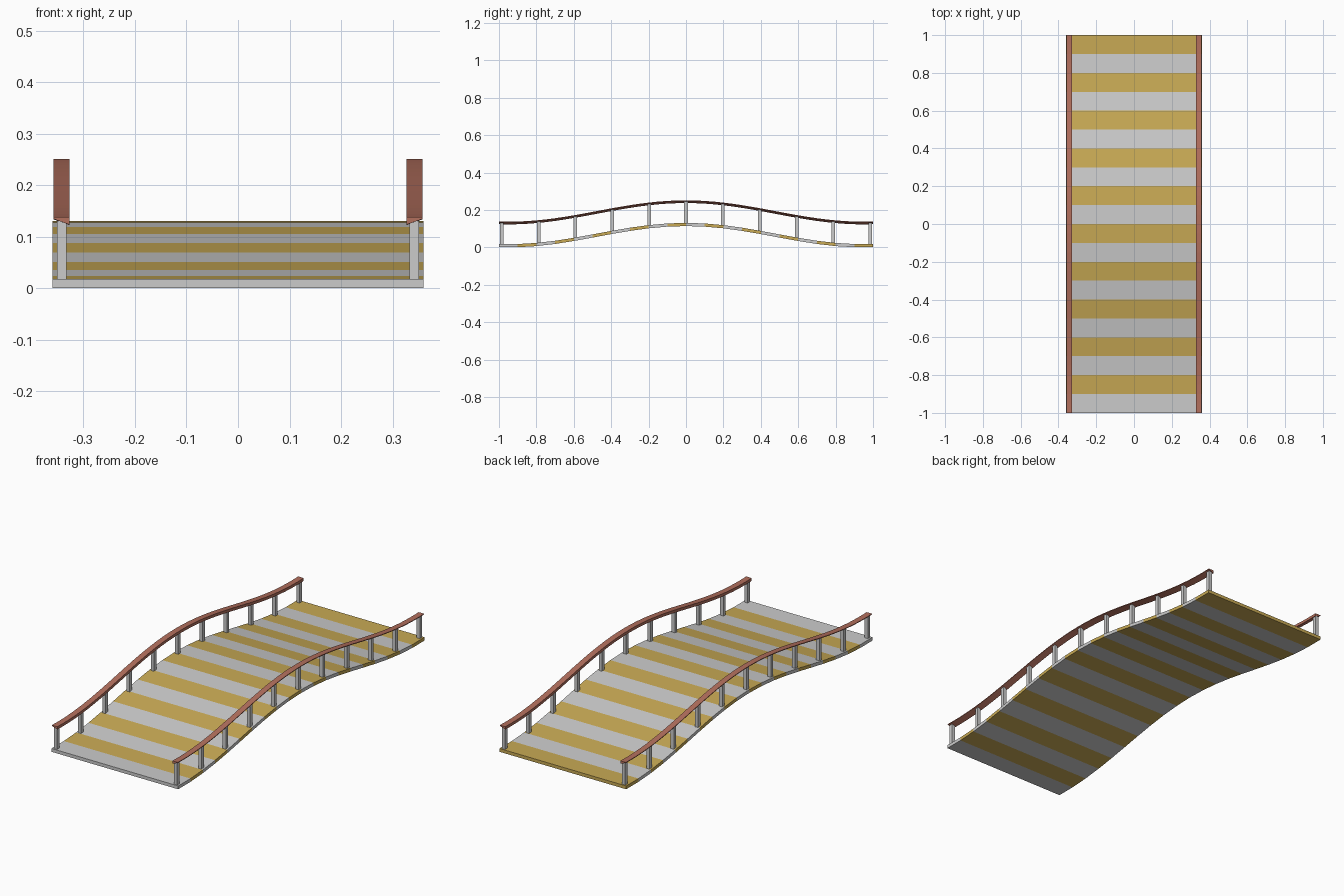
import bpy, bmesh, math

if "Cube" in bpy.data.objects:
    bpy.data.objects.remove(bpy.data.objects["Cube"])


def height(y):
    # top surface of the arched deck
    return 0.074 + 0.057 * math.cos(math.pi * y / 0.95)


def material(name, colour):
    m = bpy.data.materials.new(name)
    m.diffuse_color = (*colour, 1)
    m.use_nodes = True
    m.node_tree.nodes["Principled BSDF"].inputs["Base Color"].default_value = m.diffuse_color
    return m


def finish(bm, name, mats=()):
    bmesh.ops.recalc_face_normals(bm, faces=bm.faces)
    me = bpy.data.meshes.new(name)
    bm.to_mesh(me)
    bm.free()
    for m in mats:
        me.materials.append(m)
    ob = bpy.data.objects.new(name, me)
    bpy.context.collection.objects.link(ob)
    return ob


def sweep(name, section, steps, mats, banded=False):
    # run an (x, z offset) section along the arch, capped at both ends
    bm = bmesh.new()
    rings = []
    for i in range(steps + 1):
        y = -1 + 2 * i / steps
        rings.append([bm.verts.new((x, y, height(y) + z)) for x, z in section])
    n = len(section)
    for i in range(steps):
        for k in range(n):
            f = bm.faces.new((rings[i][k], rings[i][(k + 1) % n],
                              rings[i + 1][(k + 1) % n], rings[i + 1][k]))
            f.material_index = i % 2 if banded else 0
    bm.faces.new(rings[0])
    cap = bm.faces.new(rings[-1])
    cap.material_index = (steps - 1) % 2 if banded else 0
    return finish(bm, name, mats)


grey = material("plank_grey", (0.8, 0.8, 0.8))
gold = material("plank_gold", (0.58, 0.40, 0.09))
brown = material("rail_brown", (0.45, 0.16, 0.11))

# deck of alternating planks
sweep("deck", [(-0.36, -0.017), (0.36, -0.017), (0.36, 0), (-0.36, 0)],
      20, [grey, gold], banded=True)

for side, label in ((-1, "left"), (1, "right")):
    # wedge-shaped handrail, deeper on the inner edge
    sec = [(0.327, 0.1205), (0.358, 0.1205), (0.358, 0.117), (0.327, 0.106)]
    sweep(label + "_handrail", [(side * x, z) for x, z in sec], 40, [brown])

    # square posts standing on the deck
    bm = bmesh.new()
    for i in range(11):
        y = -0.985 + 0.197 * i
        box = bmesh.ops.create_cube(bm, size=1)["verts"]
        for v in box:
            py = y + v.co.y * 0.019
            pz = height(py) + (0.113 if v.co.z > 0 else -0.006)
            v.co = (side * 0.342 + v.co.x * 0.018, py, pz)
    finish(bm, label + "_posts")
